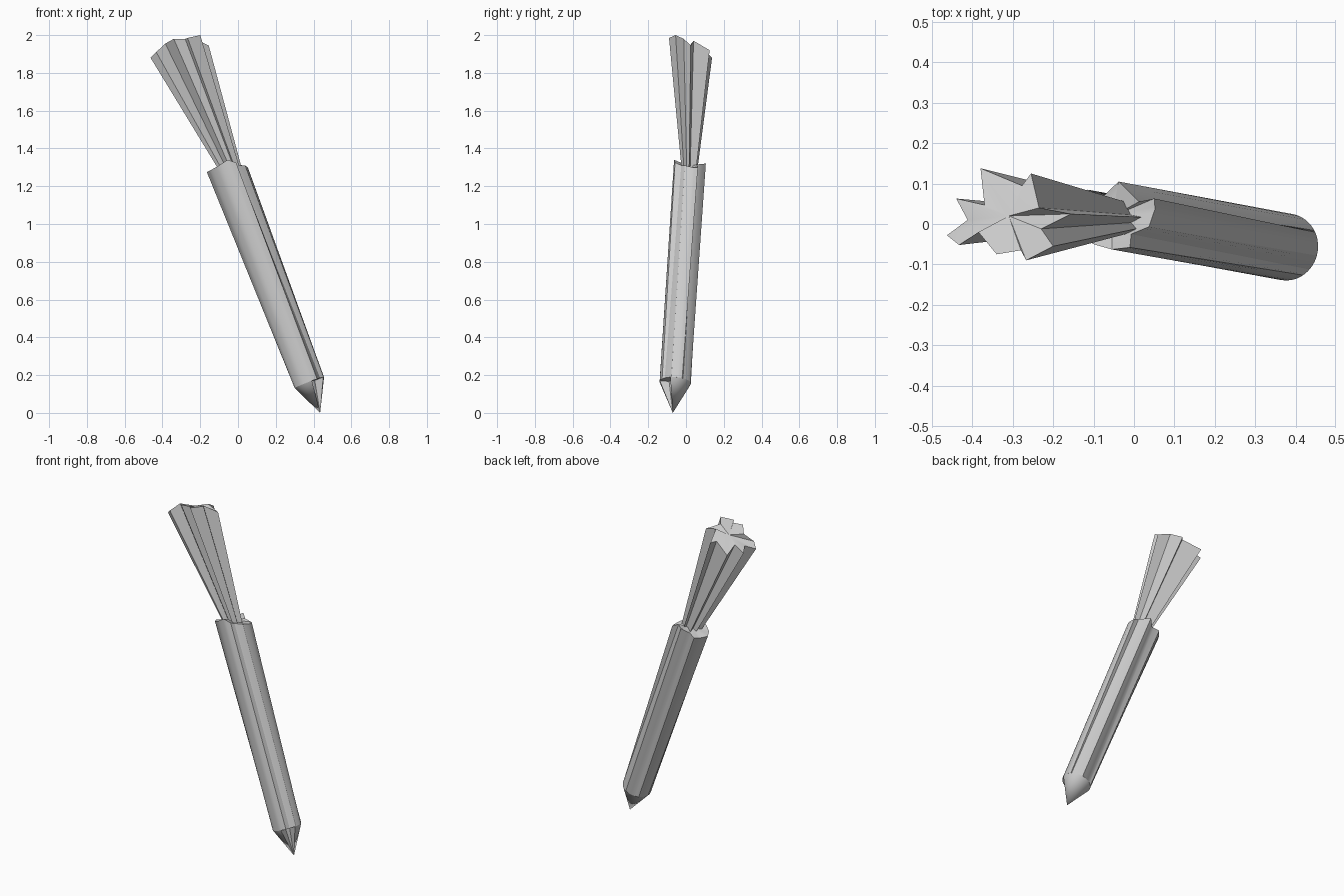
import bpy, bmesh, math
from mathutils import Vector

if "Cube" in bpy.data.objects:
    bpy.data.objects.remove(bpy.data.objects["Cube"])

BOTTOM = Vector((0.378, -0.057, 0.16))
TOP = Vector((-0.055, 0.018, 1.305))
AXIS = (TOP - BOTTOM).normalized()
U = (Vector((1, 0, 0)) - AXIS * AXIS.x).normalized()
V = AXIS.cross(U)


def circle_point(center, r, a):
    return center + U * (r * math.cos(a)) + V * (r * math.sin(a))


def subdivide(points, n):
    pts = [Vector(p) for p in points]
    return [p.lerp(pts[(i + 1) % len(pts)], k / n)
            for i, p in enumerate(pts) for k in range(n)]


def loft(name, lower, upper, low_center, high_center=None):
    """Wall between two matching rings, with fan caps. One-point upper makes a cone."""
    bm = bmesh.new()
    n = len(lower)
    a = [bm.verts.new(p) for p in lower]
    c0 = bm.verts.new(low_center)
    cone = len(upper) == 1
    b = [bm.verts.new(p) for p in upper]
    c1 = None if cone else bm.verts.new(high_center)
    for i in range(n):
        j = (i + 1) % n
        bm.faces.new((a[j], a[i], c0))
        if cone:
            bm.faces.new((a[i], a[j], b[0]))
        else:
            bm.faces.new((a[i], a[j], b[j], b[i]))
            bm.faces.new((b[i], b[j], c1))
    bmesh.ops.recalc_face_normals(bm, faces=bm.faces)
    mesh = bpy.data.meshes.new(name)
    bm.to_mesh(mesh)
    bm.free()
    ob = bpy.data.objects.new(name, mesh)
    bpy.context.collection.objects.link(ob)
    bpy.ops.object.select_all(action='DESELECT')
    ob.select_set(True)
    bpy.context.view_layer.objects.active = ob
    bpy.ops.object.shade_smooth_by_angle(angle=math.radians(30))
    return ob


# Handle: round at the bottom, notched rim at the top
rim = [(0.052, 0.037, 1.30), (0.05, 0.063, 1.30), (0.012, 0.055, 1.315),
       (-0.038, 0.105, 1.32), (-0.075, 0.07, 1.29), (-0.115, 0.085, 1.275),
       (-0.135, 0.06, 1.27), (-0.165, 0.02, 1.275), (-0.145, -0.02, 1.285),
       (-0.10, -0.05, 1.31), (-0.055, -0.063, 1.34), (-0.01, -0.058, 1.325),
       (-0.007, -0.025, 1.31), (0.037, -0.007, 1.31)]
rim = subdivide(rim, 4)
base = []
for p in rim:
    d = p - TOP
    base.append(circle_point(BOTTOM, 0.083, math.atan2(d.dot(V), d.dot(U))))
loft("handle", base, rim, BOTTOM, TOP)

# Pointed tip with a wedge cut out of its front right
tip_ring = []
for i in range(36):
    deg = i * 10
    r = 0.035 if 290 <= deg <= 330 else 0.083
    tip_ring.append(circle_point(BOTTOM, r, math.radians(deg)))
loft("tip", tip_ring, [Vector((0.435, -0.07, 0.0))], BOTTOM)

# Flared head: star-shaped end narrowing into the handle
star = [(-0.155, 0.025, 1.945), (-0.235, 0.04, 1.97), (-0.255, 0.125, 1.92),
        (-0.277, 0.095, 1.925), (-0.38, 0.138, 1.88), (-0.37, 0.047, 1.91),
        (-0.44, 0.063, 1.88), (-0.412, 0.01, 1.90), (-0.463, -0.028, 1.88),
        (-0.433, -0.052, 1.91), (-0.385, -0.02, 1.955), (-0.34, -0.075, 1.98),
        (-0.28, -0.065, 1.98), (-0.267, -0.09, 1.985), (-0.20, -0.055, 2.0),
        (-0.23, -0.012, 1.98)]
star_mid = Vector((-0.31, 0.02, 1.945))
neck_mid = Vector((-0.03, 0.015, 1.28))
star = [Vector(p) for p in star]
neck = [neck_mid + (p - star_mid) * 0.35 for p in star]
loft("flared_head", neck, star, neck_mid, star_mid)
